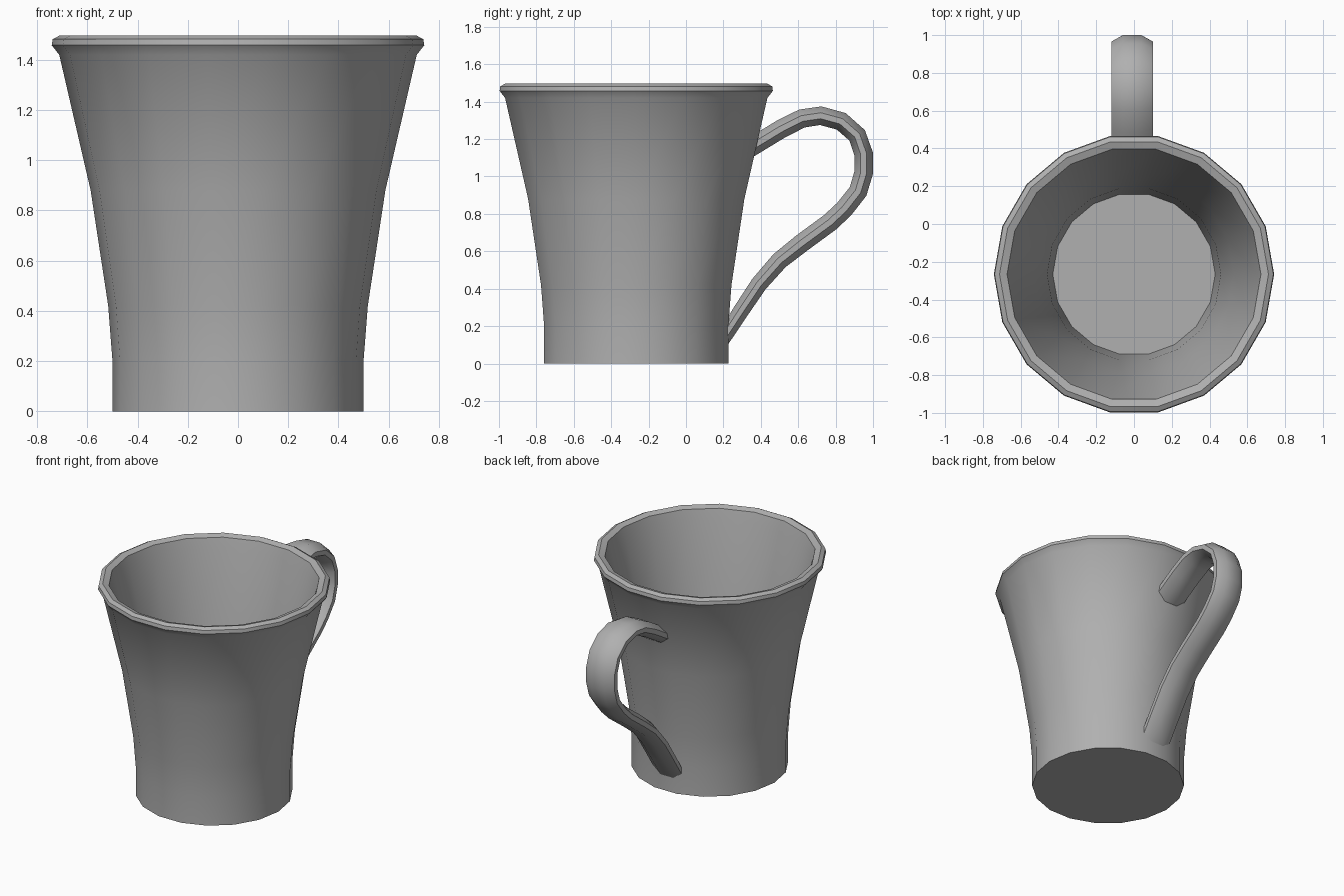
import bpy, bmesh, math
from mathutils import Vector

if "Cube" in bpy.data.objects:
    bpy.data.objects.remove(bpy.data.objects["Cube"])

grey = bpy.data.materials.new("dark_grey")
grey.diffuse_color = (0.435, 0.435, 0.435, 1)
grey.use_nodes = True
grey.node_tree.nodes["Principled BSDF"].inputs["Base Color"].default_value = grey.diffuse_color

def finish(bm, name):
    bmesh.ops.recalc_face_normals(bm, faces=bm.faces)
    me = bpy.data.meshes.new(name)
    bm.to_mesh(me)
    bm.free()
    me.materials.append(grey)
    ob = bpy.data.objects.new(name, me)
    bpy.context.collection.objects.link(ob)
    bpy.ops.object.select_all(action='DESELECT')
    ob.select_set(True)
    bpy.context.view_layer.objects.active = ob
    bpy.ops.object.shade_smooth_by_angle(angle=math.radians(31))

def loft(rings, name):
    """Bridge equal-length closed rings and cap both ends."""
    bm = bmesh.new()
    vs = [[bm.verts.new(p) for p in ring] for ring in rings]
    n = len(rings[0])
    for a, b in zip(vs, vs[1:]):
        for i in range(n):
            j = (i + 1) % n
            bm.faces.new((a[i], a[j], b[j], b[i]))
    bm.faces.new(vs[0])
    bm.faces.new(vs[-1])
    finish(bm, name)

# Cup: 18-sided lathe, outer wall, rolled rim, inner wall, floor
SIDES, CY = 18, -0.266
profile = [(0.5, 0), (0.5, 0.2), (0.517, 0.42), (0.587, 0.88), (0.712, 1.42),
           (0.742, 1.458), (0.738, 1.482), (0.712, 1.496), (0.672, 1.483),
           (0.655, 1.42), (0.53, 0.88), (0.46, 0.42), (0.442, 0.2), (0.43, 0.07)]
angles = [2 * math.pi * i / SIDES for i in range(SIDES)]
loft([[(r * math.cos(a), CY + r * math.sin(a), z) for a in angles]
      for r, z in profile], "cup")

# Handle: flattened octagon section swept along a loop in the YZ plane
path = [(0.215, 0.16), (0.29, 0.275), (0.39, 0.425), (0.50, 0.55), (0.62, 0.645),
        (0.77, 0.755), (0.845, 0.825), (0.92, 0.92), (0.95, 1.02), (0.95, 1.12),
        (0.915, 1.22), (0.83, 1.295), (0.72, 1.325), (0.62, 1.31), (0.51, 1.255),
        (0.375, 1.173)]
path = [Vector(p) for p in path]
section = [(-0.11, 0.016), (-0.05, 0.05), (0.05, 0.05), (0.11, 0.016),
           (0.11, -0.016), (0.05, -0.05), (-0.05, -0.05), (-0.11, -0.016)]
last = len(path) - 1
rings = []
for i, p in enumerate(path):
    t = (path[min(i + 1, last)] - path[max(i - 1, 0)]).normalized()
    k = min(1.0, 0.8 + 0.05 * i)
    ring = []
    for x, d in section:
        q = p + Vector((t.y, -t.x)) * d * k
        # slide the end points along the path so each end is cut flush with the wall
        if i in (0, last):
            y0, s = (0.222, 0) if i == 0 else (0.107, 0.228)
            q += t * (y0 + s * q.y - q.x) / (t.x - s * t.y)
        ring.append((x - 0.01, q.x, q.y))
    rings.append(ring)
loft(rings, "handle")
